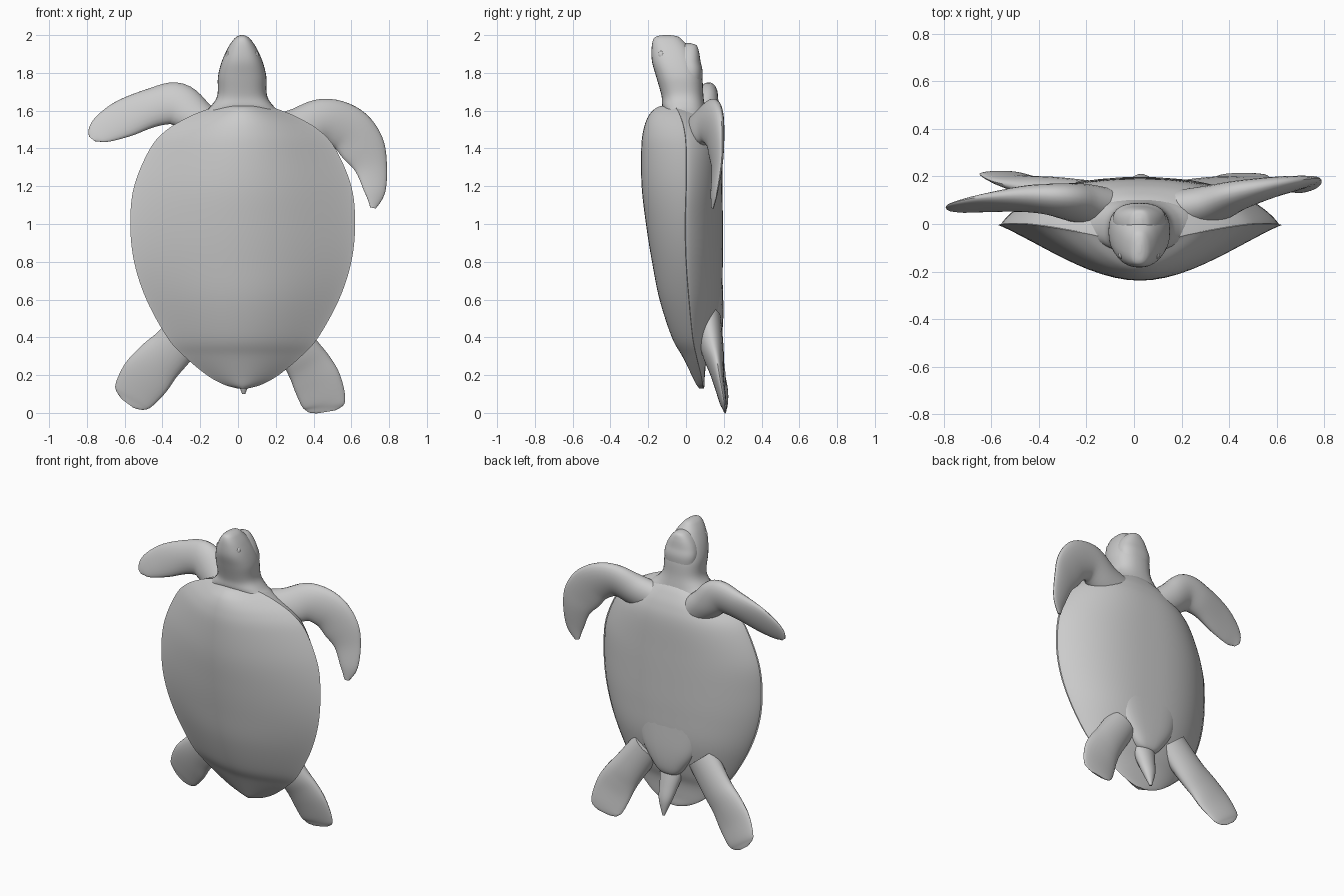
import bpy, bmesh
from math import cos, sin, pi, copysign
from mathutils import Vector

CX = 0.025  # centre line of the shell


def spline(rows, steps=6):
    """Catmull-Rom interpolation of parameter rows."""
    out = []
    for i in range(len(rows) - 1):
        a, b = rows[max(i - 1, 0)], rows[i]
        c, d = rows[i + 1], rows[min(i + 2, len(rows) - 1)]
        for k in range(steps):
            t = k / steps
            out.append([0.5 * (2 * q + (r - p) * t + (2 * p - 5 * q + 4 * r - s) * t * t
                               + (3 * q - p - 3 * r + s) * t ** 3)
                        for p, q, r, s in zip(a, b, c, d)])
    return out + [list(rows[-1])]


def loft(name, rings, angle=50):
    """Skin a list of closed rings and cap both ends."""
    bm = bmesh.new()
    vs = [[bm.verts.new(p) for p in ring] for ring in rings]
    n = len(vs[0])
    for a, b in zip(vs, vs[1:]):
        for i in range(n):
            bm.faces.new((a[i], a[(i + 1) % n], b[(i + 1) % n], b[i]))
    bm.faces.new(vs[0])
    bm.faces.new(vs[-1])
    bmesh.ops.recalc_face_normals(bm, faces=bm.faces)
    me = bpy.data.meshes.new(name)
    bm.to_mesh(me)
    bm.free()
    ob = bpy.data.objects.new(name, me)
    bpy.context.collection.objects.link(ob)
    shade(ob, angle)
    return ob


def shade(ob, angle=50):
    bpy.ops.object.select_all(action='DESELECT')
    ob.select_set(True)
    bpy.context.view_layer.objects.active = ob
    bpy.ops.object.shade_smooth_by_angle(angle=angle * pi / 180)


def shell_ring(row, scale, top, bottom, n=64):
    """Bell-shaped upper half and rounded lower half meeting at the rim."""
    z, w, dome, rim, belly = row
    ring = []
    for i in range(n):
        t = 2 * pi * i / n
        u = cos(t)
        if i < n / 2:
            y = rim + top * (dome - rim) * max(cos(pi / 2 * u), 0) ** 1.1
        else:
            y = rim + bottom * (belly - rim) * max(1 - abs(u) ** 2.6, 0) ** 0.8
        ring.append((CX + scale * w * u, y, z))
    return ring


def column(name, rows, cx=0.022, n=32, power=0.82):
    """Upright rounded form from rows of z, half width, front y, back y."""
    def soft(v):
        return copysign(abs(v) ** power, v)
    rings = []
    for z, w, y0, y1 in spline(rows):
        rings.append([(cx + w * soft(cos(2 * pi * i / n)),
                       (y0 + y1) / 2 + (y1 - y0) / 2 * soft(sin(2 * pi * i / n)), z)
                      for i in range(n)])
    return loft(name, rings)


def limb(name, rows, tilt=0.0, n=24):
    """Flat limb from rows of x, y, z, half breadth, half thickness."""
    pts = spline(rows)
    side = 1 if rows[-1][0] > 0 else -1
    rings = []
    for k, (x, y, z, w, h) in enumerate(pts):
        a, b = pts[max(k - 2, 0)], pts[min(k + 2, len(pts) - 1)]
        tan = Vector((b[0] - a[0], 0, b[2] - a[2])).normalized()
        perp = Vector((-tan.z, 0, tan.x)) * side
        chord = perp + Vector((0, tilt, 0))
        nor = Vector((0, 1, 0)) - tilt * perp
        rings.append([Vector((x, y, z)) + chord * w * cos(2 * pi * i / n)
                      + nor * h * sin(2 * pi * i / n) for i in range(n)])
    return loft(name, rings)


# Shell and belly: z, half width, dome y, rim y, belly y
body = [
    (0.13, 0.03, 0.07, 0.09, 0.095), (0.15, 0.10, 0.055, 0.088, 0.098),
    (0.20, 0.19, 0.03, 0.08, 0.10), (0.30, 0.31, -0.02, 0.055, 0.112),
    (0.40, 0.40, -0.075, 0.035, 0.145), (0.60, 0.51, -0.14, 0.015, 0.187),
    (0.80, 0.575, -0.18, 0.0, 0.195), (1.00, 0.595, -0.212, -0.005, 0.195),
    (1.20, 0.575, -0.235, 0.0, 0.193), (1.40, 0.49, -0.237, 0.0, 0.188),
    (1.50, 0.40, -0.225, -0.01, 0.165), (1.57, 0.28, -0.20, -0.03, 0.13),
    (1.61, 0.18, -0.165, -0.05, 0.10), (1.625, 0.13, -0.135, -0.07, 0.08)]
rows = spline(body)
loft("shell", [shell_ring(r, 1.0, 1.0, 0.12) for r in rows])
loft("belly", [shell_ring(r, 0.985, 0.0, 1.0) for r in rows])

# Tongue of the belly plate, ending above the tail
column("belly_plate_tail_end", [
    (0.36, 0.02, 0.10, 0.15), (0.38, 0.075, 0.08, 0.178), (0.44, 0.13, 0.06, 0.193),
    (0.55, 0.20, 0.06, 0.198), (0.72, 0.25, 0.06, 0.193)], power=0.7)

# Neck with head, and lower jaw
column("neck_and_head", [
    (1.45, 0.27, -0.08, 0.13), (1.56, 0.235, -0.10, 0.11), (1.62, 0.17, -0.125, 0.10),
    (1.68, 0.132, -0.13, 0.092), (1.78, 0.128, -0.158, 0.085), (1.86, 0.108, -0.18, 0.06),
    (1.93, 0.077, -0.182, 0.02), (1.975, 0.047, -0.174, -0.02), (1.993, 0.026, -0.156, -0.045),
    (2.0, 0.008, -0.12, -0.085)])
column("lower_jaw", [
    (1.70, 0.10, -0.06, 0.08), (1.80, 0.112, -0.06, 0.088), (1.86, 0.100, -0.06, 0.077),
    (1.91, 0.074, -0.055, 0.069), (1.945, 0.042, -0.045, 0.056), (1.957, 0.012, -0.01, 0.025)])

# Eyes, set almost flush
for side, label in ((-1, "left"), (1, "right")):
    bpy.ops.mesh.primitive_uv_sphere_add(segments=16, ring_count=10, radius=0.022,
                                         location=(0.022 + side * 0.072, -0.13, 1.895))
    bpy.context.object.name = "eye_" + label
    bpy.context.object.scale = (0.7, 0.8, 1)
    shade(bpy.context.object)

# Front flippers, each in its own pose
limb("front_flipper_left", [
    (-0.08, 0.06, 1.44, 0.10, 0.08), (-0.21, 0.085, 1.55, 0.10, 0.08),
    (-0.32, 0.10, 1.635, 0.112, 0.065), (-0.45, 0.105, 1.617, 0.102, 0.05),
    (-0.60, 0.09, 1.56, 0.10, 0.03), (-0.70, 0.075, 1.51, 0.08, 0.018),
    (-0.75, 0.065, 1.475, 0.055, 0.011), (-0.773, 0.06, 1.45, 0.02, 0.006)], 0.25)
limb("front_flipper_right", [
    (0.12, 0.05, 1.45, 0.11, 0.08), (0.30, 0.075, 1.495, 0.11, 0.08),
    (0.45, 0.12, 1.548, 0.115, 0.058), (0.58, 0.15, 1.505, 0.122, 0.04),
    (0.66, 0.162, 1.405, 0.118, 0.028), (0.705, 0.165, 1.30, 0.086, 0.02),
    (0.725, 0.15, 1.17, 0.055, 0.014), (0.715, 0.14, 1.085, 0.015, 0.006)], 0.25)

# Rear flippers with rounded ends
limb("rear_flipper_left", [
    (-0.20, 0.11, 0.52, 0.11, 0.075), (-0.33, 0.14, 0.36, 0.115, 0.058),
    (-0.42, 0.16, 0.27, 0.125, 0.042), (-0.49, 0.18, 0.185, 0.132, 0.028),
    (-0.55, 0.205, 0.10, 0.115, 0.018), (-0.572, 0.212, 0.068, 0.09, 0.01),
    (-0.585, 0.215, 0.05, 0.04, 0.005)])
limb("rear_flipper_right", [
    (0.20, 0.11, 0.50, 0.105, 0.075), (0.32, 0.14, 0.33, 0.11, 0.058),
    (0.38, 0.16, 0.24, 0.12, 0.04), (0.42, 0.175, 0.16, 0.127, 0.028),
    (0.453, 0.195, 0.065, 0.118, 0.018), (0.462, 0.205, 0.022, 0.095, 0.01),
    (0.465, 0.207, 0.005, 0.05, 0.005)])

# Tail
limb("tail", [
    (0.02, 0.10, 0.42, 0.09, 0.06), (0.025, 0.14, 0.30, 0.065, 0.05),
    (0.03, 0.175, 0.20, 0.045, 0.035), (0.03, 0.195, 0.10, 0.008, 0.008)])
